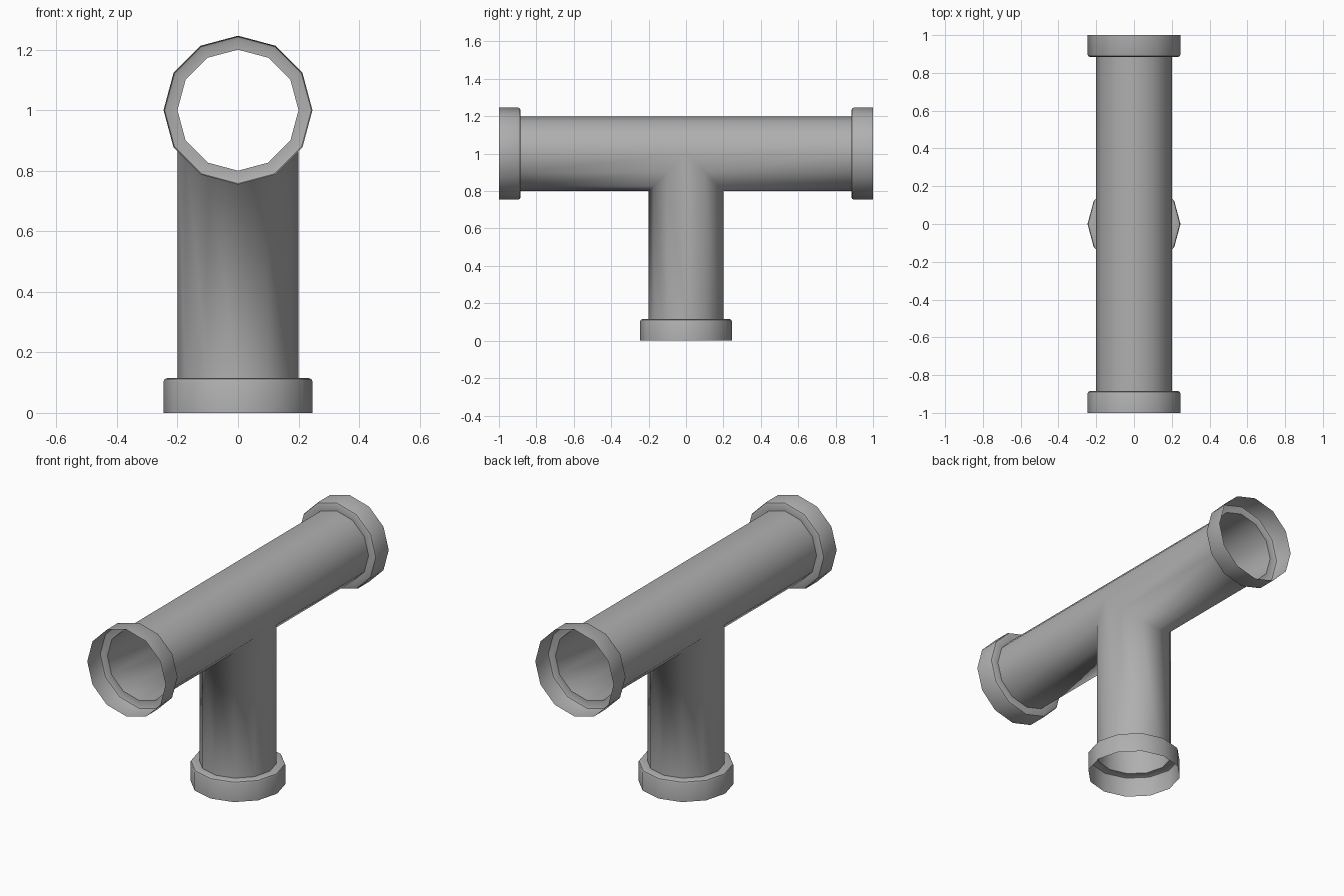
import bpy, bmesh
from math import sin, cos, radians, pi
from mathutils import Matrix

if "Cube" in bpy.data.objects:
    bpy.data.objects.remove(bpy.data.objects["Cube"])

SIDES, R, COLLAR_R = 12, 0.2, 0.246
LENGTH, SHOULDER, BEVEL = 1.0, 0.885, 0.012

# dark grey pipe material
grey = bpy.data.materials.new("dark_grey")
grey.diffuse_color = (0.43, 0.43, 0.43, 1)
grey.use_nodes = True
grey.node_tree.nodes["Principled BSDF"].inputs["Base Color"].default_value = grey.diffuse_color


def arm_matrix(angle):
    # arms run down local -z from the joint centre, turned about x
    return Matrix.Translation((0, 0, 1)) @ Matrix.Rotation(radians(angle), 4, 'X')


def circle(r):
    return [(r * cos(2 * pi * i / SIDES), r * sin(2 * pi * i / SIDES)) for i in range(SIDES)]


def loft(bm, rings, matrix):
    # skin successive open rings, giving a single-walled shell
    loops = [[bm.verts.new(matrix @ Matrix.Translation(p).translation) for p in ring] for ring in rings]
    for a, b in zip(loops, loops[1:]):
        for i in range(SIDES):
            j = (i + 1) % SIDES
            bm.faces.new((a[i], a[j], b[j], b[i]))


def finish(bm, name):
    bmesh.ops.remove_doubles(bm, verts=bm.verts, dist=1e-4)
    bmesh.ops.recalc_face_normals(bm, faces=bm.faces)
    for f in bm.faces:
        f.smooth = True
    mesh = bpy.data.meshes.new(name)
    bm.to_mesh(mesh)
    bm.free()
    mesh.materials.append(grey)
    obj = bpy.data.objects.new(name, mesh)
    bpy.context.collection.objects.link(obj)
    return obj


# T-shaped pipe: three mitred arms welded along the seam
bm = bmesh.new()
for angle, mitred in ((0, lambda y: True), (90, lambda y: y < 0), (-90, lambda y: y > 0)):
    near = [(x, y, -abs(y) if mitred(y) else 0) for x, y in circle(R)]
    far = [(x, y, -SHOULDER) for x, y in circle(R)]
    loft(bm, [near, far], arm_matrix(angle))
finish(bm, "tee_pipe")

# Open collars with a stepped shoulder and a small bevel
profile = [(R, SHOULDER), (COLLAR_R - BEVEL, SHOULDER),
           (COLLAR_R - BEVEL * 0.3, SHOULDER + BEVEL * 0.3),
           (COLLAR_R, SHOULDER + BEVEL), (COLLAR_R, LENGTH)]
for name, angle in (("bottom_collar", 0), ("back_collar", 90), ("front_collar", -90)):
    bm = bmesh.new()
    loft(bm, [[(x, y, -d) for x, y in circle(r)] for r, d in profile], arm_matrix(angle))
    obj = finish(bm, name)
    bpy.ops.object.select_all(action='DESELECT')
    obj.select_set(True)
    bpy.context.view_layer.objects.active = obj
    bpy.ops.object.shade_smooth_by_angle(angle=radians(40))
